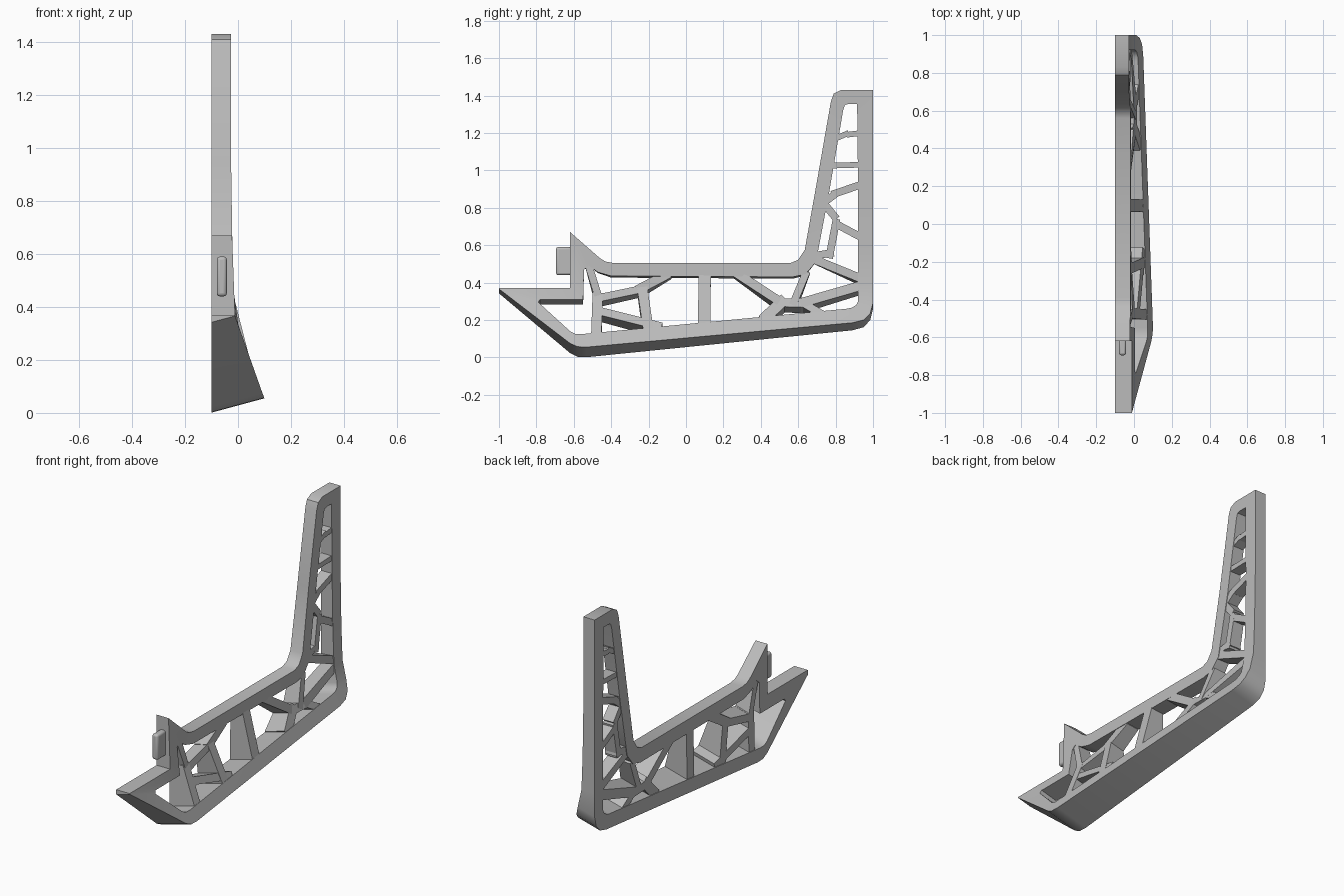
import bpy, bmesh
from mathutils import Vector

cube = bpy.data.objects.get("Cube")
if cube:
    bpy.data.objects.remove(cube, do_unlink=True)

grey = bpy.data.materials.new("mid grey")
grey.use_nodes = True
COLOUR = (0.5, 0.5, 0.5, 1)
grey.diffuse_color = COLOUR
grey.node_tree.nodes["Principled BSDF"].inputs["Base Color"].default_value = COLOUR

BACK = -0.1      # flat mounting plane
SHEAR = 0.27     # upward tilt of the lower walls towards the flared side
FLARE = [(0, .12), (.06, .098), (.2, .043), (.35, -.01), (.45, -.017), (.6, -.021), (.85, -.026), (2, -.026)]


def flare(z):
    """Depth of the flared side at a given height."""
    for (z0, x0), (z1, x1) in zip(FLARE, FLARE[1:]):
        if z <= z1:
            return x0 + (x1 - x0) * (z - z0) / (z1 - z0)
    return FLARE[-1][1]


def inner_tilt(z):
    return max(0, min(1, (.48 - z) / .12))


def vert_pair(bm, y, z, tilt, inset=0.0):
    """Vertex on the flared side and its partner on the flat side."""
    x = flare(z) - inset
    front = bm.verts.new((x, y, z))
    back = bm.verts.new((BACK + inset, y, z - SHEAR * tilt * (x - BACK)))
    return front, back


def finish(bm, name):
    bmesh.ops.recalc_face_normals(bm, faces=bm.faces)
    mesh = bpy.data.meshes.new(name)
    bm.to_mesh(mesh)
    bm.free()
    mesh.materials.append(grey)
    obj = bpy.data.objects.new(name, mesh)
    bpy.context.collection.objects.link(obj)
    return obj


def smooth(obj, angle):
    bpy.ops.object.select_all(action='DESELECT')
    obj.select_set(True)
    bpy.context.view_layer.objects.active = obj
    bpy.ops.object.shade_smooth_by_angle(angle=angle)


# Outer frame: matching outer and inner outline points (y, z)
OUTER = [(-1, .366), (-1, .37), (-.62, .37), (-.62, .67), (-.46, .53), (-.43, .512), (-.39, .505),
         (.56, .505), (.6, .522), (.635, .575), (.7, .94), (.775, 1.37), (.79, 1.41), (.83, 1.43),
         (1, 1.43), (1, .9), (1, .6), (1, .4), (1, .29), (.985, .235), (.95, .2), (.89, .185),
         (-.53, .055), (-.58, .057), (-.62, .075)]
INNER = [(-.79, .295), (-.78, .31), (-.55, .31), (-.545, .47), (-.52, .49), (-.47, .455), (-.4, .435),
         (.57, .43), (.64, .445), (.695, .51), (.765, .88), (.84, 1.32), (.85, 1.35), (.87, 1.355),
         (.915, 1.355), (.92, .9), (.92, .6), (.92, .4), (.92, .3), (.91, .28), (.885, .265), (.86, .26),
         (-.55, .125), (-.59, .125), (-.62, .14)]
bm = bmesh.new()
rings = []
for (oy, oz), (iy, iz) in zip(OUTER, INNER):
    of, ob = vert_pair(bm, oy, oz, 1 if oz < .369 else 0)
    nf, nb = vert_pair(bm, iy, iz, inner_tilt(iz))
    rings.append((of, nf, nb, ob))
for a, b in zip(rings, rings[1:] + rings[:1]):
    for k in range(4):
        m = (k + 1) % 4
        bm.faces.new((a[k], a[m], b[m], b[k]))
frame = finish(bm, "side_frame")
smooth(frame, 0.6)

# Lattice struts: start y, z, end y, z, width
LOWER = [(-.52, .49, -.47, .33, .04), (-.472, .345, -.48, .11, .055), (-.48, .315, -.24, .365, .04),
         (-.26, .36, -.09, .45, .05), (-.235, .38, -.2, .14, .055), (-.47, .25, -.13, .165, .042),
         (.1, .455, .097, .16, .066), (.27, .45, .5, .3, .048), (.53, .315, .41, .2, .06),
         (.47, .295, .64, .29, .045), (.57, .28, .645, .46, .04), (.61, .3, .73, .23, .04),
         (.61, .29, .94, .385, .05), (.67, .53, .94, .42, .045)]
UPPER = [(.67, .54, .79, .56, .04), (.765, .53, .805, .74, .04), (.79, .72, .94, .64, .04),
         (.805, .74, .74, .82, .04), (.74, .83, .8, .875, .04), (.78, .87, .94, .925, .04),
         (.77, 1.025, .94, 1.03, .03), (.8, 1.17, .87, 1.2, .03), (.86, 1.19, .94, 1.2, .03)]


def strut(name, y0, z0, y1, z1, width):
    a, b = Vector((y0, z0)), Vector((y1, z1))
    d = (b - a).normalized()
    side = Vector((-d.y, d.x)) * width / 2
    bm = bmesh.new()
    corners = [vert_pair(bm, p.x, p.y, inner_tilt(p.y), .003)
               for p in (a + side, b + side, b - side, a - side)]
    bm.faces.new([c[0] for c in corners])
    bm.faces.new([c[1] for c in corners])
    for p, q in zip(corners, corners[1:] + corners[:1]):
        bm.faces.new((p[0], q[0], q[1], p[1]))
    finish(bm, name)


for label, group in (("base_strut", LOWER), ("post_strut", UPPER)):
    for i, data in enumerate(group):
        strut(f"{label}_{i + 1}", *data)

# Locking tab on the upright fin
bm = bmesh.new()
bmesh.ops.create_cube(bm, size=1)
for v in bm.verts:
    v.co = Vector((-.061 + v.co.x * .038, -.65 + v.co.y * .09, .515 + v.co.z * .15))
tab = finish(bm, "locking_tab")
bevel = tab.modifiers.new("rounding", 'BEVEL')
bevel.width = .012
bevel.segments = 3
smooth(tab, 0.6)
